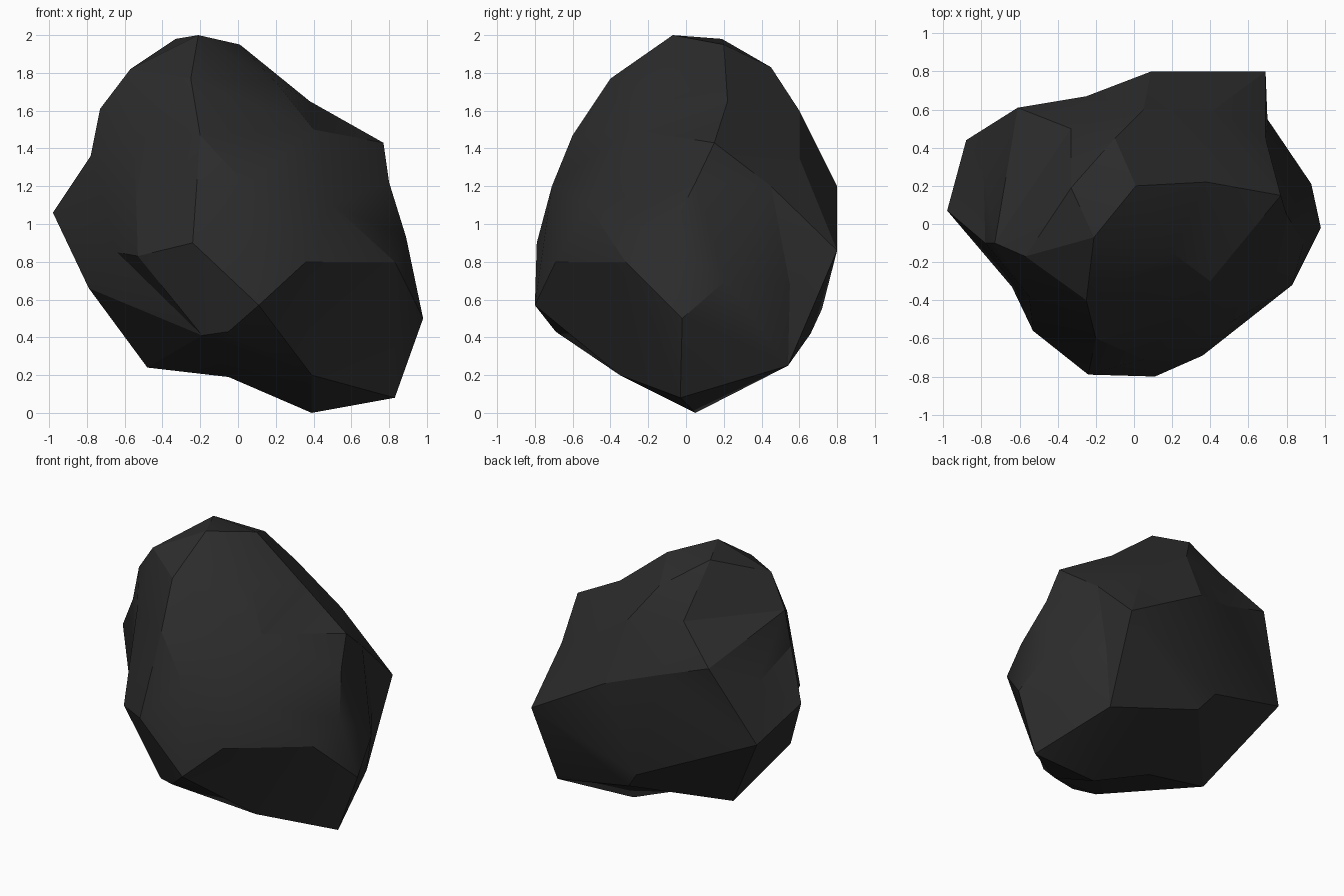
import bpy, bmesh, math
from mathutils import Vector

# Key corners of the boulder, ordered from crown to base
CORNERS = [
    (-.21, -.07, 2), (-.33, .19, 1.98), (.01, .2, 1.95), (-.57, -.17, 1.82),
    (-.25, -.4, 1.77), (-.1, .45, 1.83), (.38, .22, 1.65), (.2, -.15, 1.75),
    (-.73, -.1, 1.61), (-.33, .5, 1.65), (.05, .6, 1.6), (-.2, -.6, 1.47),
    (.77, .15, 1.43), (.4, -.3, 1.5), (.42, .6, 1.35), (-.55, -.38, 1.45),
    (-.78, -.1, 1.36), (.05, -.71, 1.2), (.09, .8, 1.2), (.8, .05, 1.22),
    (-.98, .07, 1.06), (-.88, .44, .87), (-.61, .61, 1.42), (-.25, .67, 1.3),
    (.5, -.52, 1.1), (-.79, .31, 1.24), (-.24, -.79, .9), (.36, -.69, .8),
    (-.53, -.56, .83), (-.64, -.33, .85), (.69, .8, .86), (.7, .55, .68),
    (.69, .45, 1.2), (.93, .21, .7), (.89, -.1, .93), (-.79, -.08, .66),
    (-.19, -.62, .41), (-.1, .72, .55), (.11, -.8, .57), (.98, -.02, .5),
    (.83, -.32, .8), (-.05, -.69, .43), (0, .66, .42), (.66, .54, .25),
    (.39, -.35, .2), (.83, -.03, .08), (.39, .05, 0), (-.48, .14, .24),
    (-.05, .1, .19),
]
CENTRE = Vector((0, 0, 1))

# Skin the corners on a unit sphere, then push each out to its real place
# (this keeps the hollows that a plain convex hull would fill)
bm = bmesh.new()
target = {}
for c in CORNERS:
    v = bm.verts.new((Vector(c) - CENTRE).normalized())
    target[v] = Vector(c)
bmesh.ops.convex_hull(bm, input=list(bm.verts))
for v in bm.verts:
    v.co = target[v]
bmesh.ops.recalc_face_normals(bm, faces=list(bm.faces))

mesh = bpy.data.meshes.new("boulder")
bm.to_mesh(mesh)
bm.free()
boulder = bpy.data.objects.new("boulder", mesh)
bpy.context.collection.objects.link(boulder)

# Soft facets: only the stronger creases stay sharp
bpy.context.view_layer.objects.active = boulder
boulder.select_set(True)
bpy.ops.object.shade_smooth_by_angle(angle=math.radians(25))

# Dark coal-coloured stone
stone = bpy.data.materials.new("dark_stone")
stone.diffuse_color = (0.025, 0.025, 0.025, 1)
mesh.materials.append(stone)
